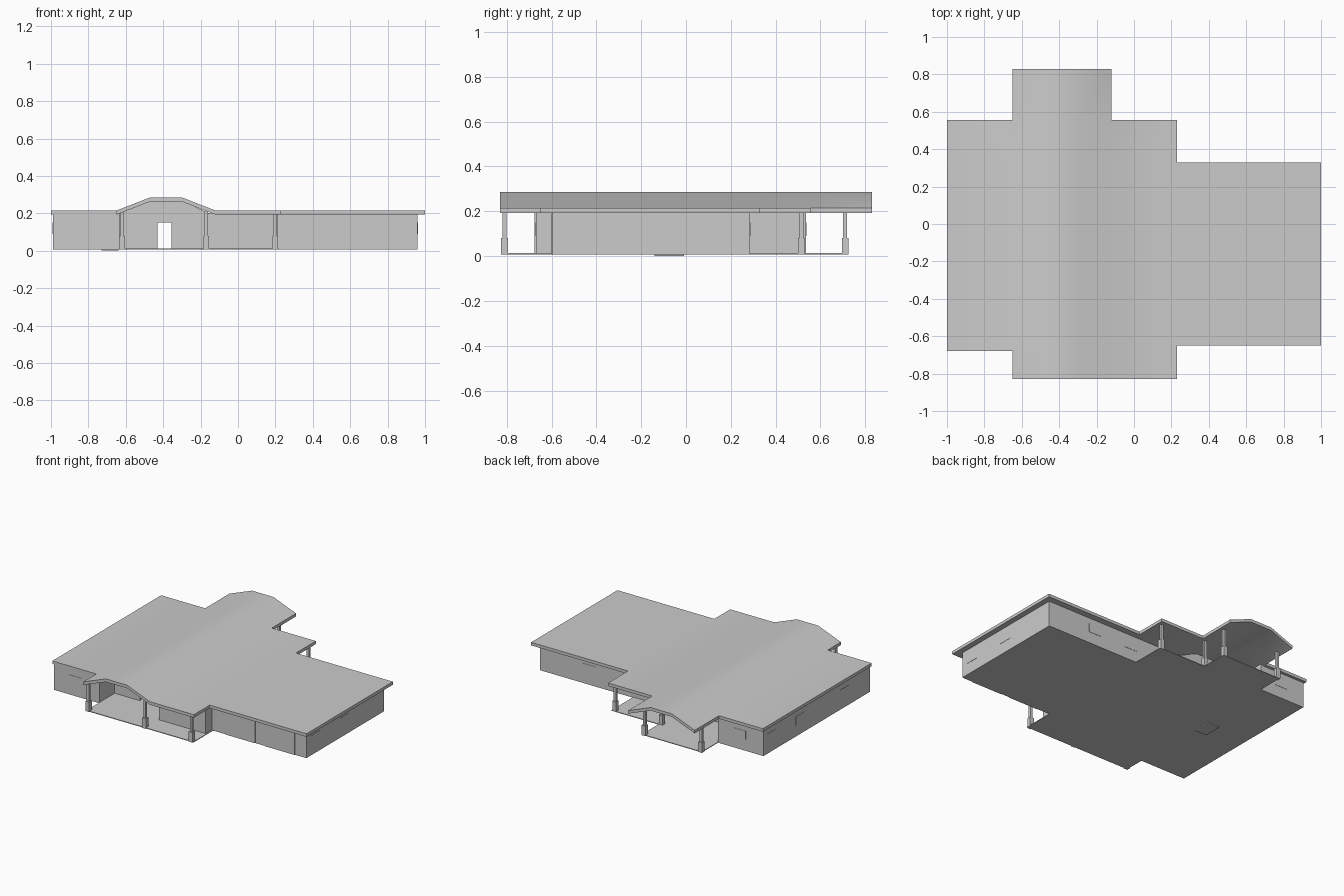
import bpy, bmesh, math

if "Cube" in bpy.data.objects:
    bpy.data.objects.remove(bpy.data.objects["Cube"], do_unlink=True)

grey = bpy.data.materials.new("warm_grey")
grey.use_nodes = True
grey.diffuse_color = (0.6, 0.6, 0.6, 1)
grey.node_tree.nodes["Principled BSDF"].inputs["Base Color"].default_value = (0.6, 0.6, 0.6, 1)

FLOOR, EAVE = 0.008, 0.2
WALL = 0.015


def finish(name, bm):
    bmesh.ops.recalc_face_normals(bm, faces=bm.faces)
    mesh = bpy.data.meshes.new(name)
    bm.to_mesh(mesh)
    bm.free()
    mesh.materials.append(grey)
    obj = bpy.data.objects.new(name, mesh)
    bpy.context.collection.objects.link(obj)
    return obj


def add_box(bm, low, high):
    cube = bmesh.ops.create_cube(bm, size=1)["verts"]
    for v in cube:
        for i in range(3):
            v.co[i] = high[i] if v.co[i] > 0 else low[i]


def box(name, low, high):
    bm = bmesh.new()
    add_box(bm, low, high)
    return finish(name, bm)


def extrude(bm, faces, offset):
    ext = bmesh.ops.extrude_face_region(bm, geom=faces)["geom"]
    bmesh.ops.translate(bm, vec=offset,
                        verts=[g for g in ext if isinstance(g, bmesh.types.BMVert)])


def prism(name, points, offset):
    bm = bmesh.new()
    face = bm.faces.new([bm.verts.new(p) for p in points])
    extrude(bm, [face], offset)
    return finish(name, bm)


# Roof: a folded plate with a raised vault running front to back
profile = [(-1, 0.215), (-0.65, 0.215), (-0.47, 0.285), (-0.30, 0.285),
           (-0.12, 0.215), (0.23, 0.215), (1, 0.215)]
ys = [-0.83, -0.68, -0.65, 0.33, 0.555, 0.83]
spans = [(-0.68, 0.555)] + [(-0.83, 0.83)] * 3 + [(-0.83, 0.555), (-0.65, 0.33)]
bm = bmesh.new()
grid = [[bm.verts.new((x, y, z)) for y in ys] for x, z in profile]
for i, (front, back) in enumerate(spans):
    for j in range(len(ys) - 1):
        if ys[j] >= front and ys[j + 1] <= back:
            bm.faces.new((grid[i][j], grid[i + 1][j], grid[i + 1][j + 1], grid[i][j + 1]))
bmesh.ops.delete(bm, geom=[v for v in bm.verts if not v.link_faces], context="VERTS")
extrude(bm, bm.faces[:], (0, 0, -0.022))
roof = finish("roof", bm)
bpy.ops.object.select_all(action="DESELECT")
roof.select_set(True)
bpy.context.view_layer.objects.active = roof
bpy.ops.object.shade_smooth_by_angle(angle=math.radians(30))

# Floor slab with both porches
outline = [(-0.99, -0.675), (-0.63, -0.675), (-0.63, -0.82), (0.22, -0.82),
           (0.22, -0.595), (0.96, -0.595), (0.96, 0.285), (0.22, 0.285),
           (0.22, 0.53), (-0.155, 0.53), (-0.155, 0.72), (-0.63, 0.72),
           (-0.63, 0.535), (-0.99, 0.535)]
prism("floor_slab", [(x, y, FLOOR) for x, y in outline], (0, 0, 0.005))
box("floor_tray", (-0.73, -0.14, 0), (-0.64, -0.01, FLOOR))


# Straight outer walls, each running along the given corners
def wall_run(name, corners):
    bm = bmesh.new()
    for (x0, y0), (x1, y1) in zip(corners, corners[1:]):
        # the house interior lies to the left of the walking direction
        length = math.hypot(x1 - x0, y1 - y0)
        nx, ny = -(y1 - y0) / length * WALL, (x1 - x0) / length * WALL
        px, py = (x0, x1, x0 + nx, x1 + nx), (y0, y1, y0 + ny, y1 + ny)
        add_box(bm, (min(px), min(py), FLOOR), (max(px), max(py), EAVE))
    return finish(name, bm)


wall_run("left_wing_walls", [(-0.63, 0.285), (-0.63, 0.535), (-0.99, 0.535),
                             (-0.99, -0.675), (-0.63, -0.675), (-0.63, -0.5)])
wall_run("main_walls", [(-0.16, -0.5), (-0.16, -0.67), (0.21, -0.67), (0.21, -0.595),
                        (0.96, -0.595), (0.96, 0.285), (-0.16, 0.285)])

# Entry walls follow the vault and have an open doorway
entry = [(-0.635, FLOOR), (-0.43, FLOOR), (-0.43, 0.15), (-0.355, 0.15),
         (-0.355, FLOOR), (-0.155, FLOOR), (-0.155, EAVE), (-0.30, 0.268),
         (-0.47, 0.268), (-0.635, EAVE)]
for name, y in (("front_entry_wall", -0.5), ("back_entry_wall", 0.285 - WALL)):
    prism(name, [(x, y, z) for x, z in entry], (0, WALL, 0))

# Porch columns: slim post on a thick base
columns = [("front", x, -0.81) for x in (-0.62, -0.17, 0.2)]
columns += [("back", -0.62, 0.71), ("back", -0.17, 0.71),
            ("back", -0.17, 0.515), ("back", 0.2, 0.515)]
for side, x, y in columns:
    bm = bmesh.new()
    for r, low, high in ((0.015, FLOOR, 0.08), (0.009, 0.08, 0.21)):
        add_box(bm, (x - r, y - r, low), (x + r, y + r, high))
    finish(side + "_porch_column", bm)

# Garage doors and the corner trim beside them
for x0, x1 in ((0.32, 0.555), (0.63, 0.87)):
    box("garage_door", (x0, -0.599, FLOOR), (x1, -0.595, 0.19))

# Window plates, flush with the walls
D = 0.002
for x, y in ((-0.82, -0.675), (-0.53, -0.5), (0.03, -0.67),
             (-0.8, 0.535), (0.57, 0.285), (0.27, 0.285)):
    box("window", (x - 0.05, y - D, 0.09), (x + 0.05, y + D, 0.15))
for x, y in ((0.96, -0.5), (0.96, -0.16), (-0.99, 0.45), (-0.99, 0.12), (-0.99, -0.39)):
    box("side_window", (x - D, y - 0.05, 0.09), (x + D, y + 0.05, 0.15))
